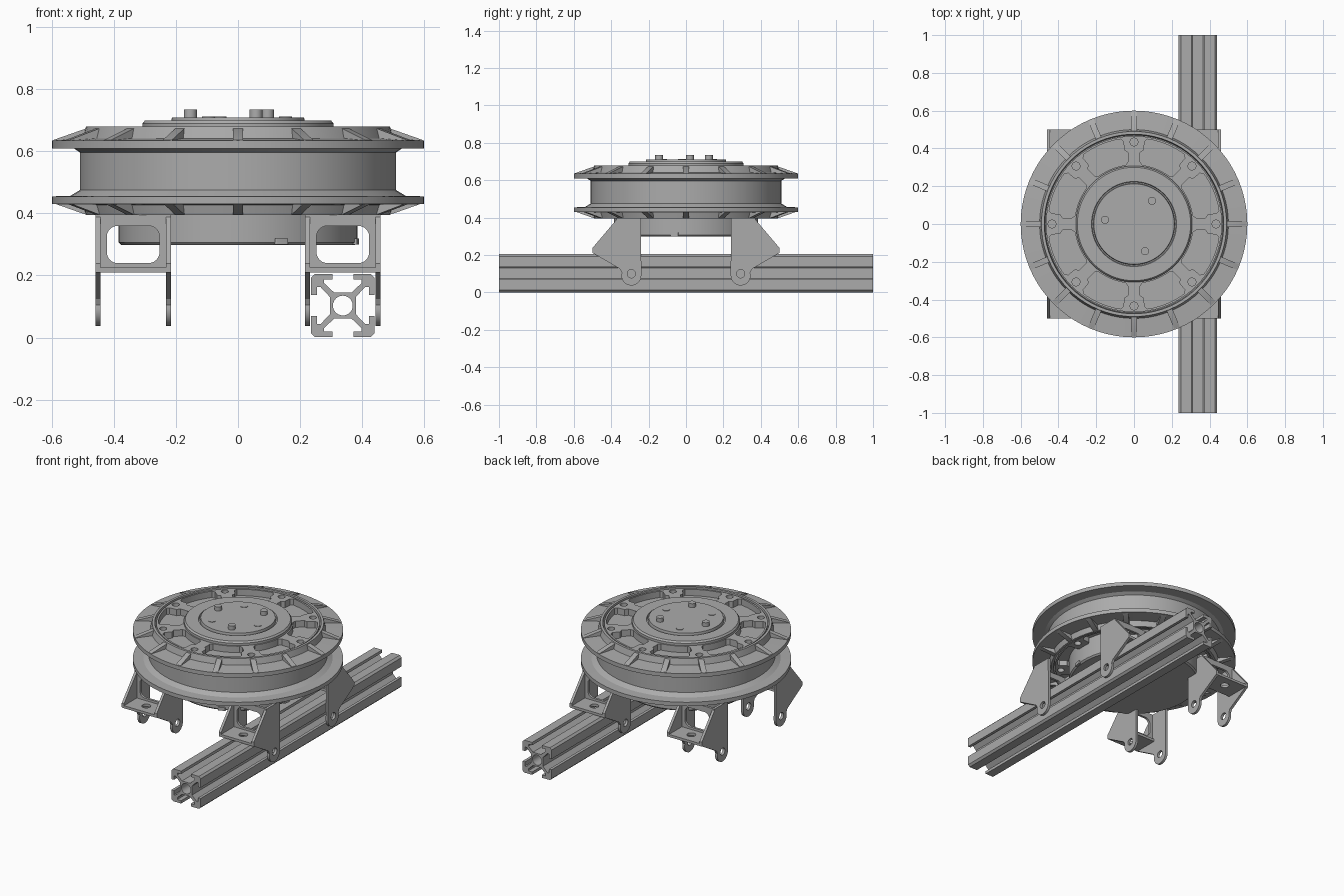
import bpy, bmesh
from math import sin, cos, asin, pi, radians
from mathutils import Matrix, Vector

cube = bpy.data.objects.get("Cube")
if cube:
    bpy.data.objects.remove(cube)

grey = bpy.data.materials.new("metal grey")
grey.use_nodes = True
tone = (0.41, 0.41, 0.41, 1)
grey.diffuse_color = tone
grey.node_tree.nodes["Principled BSDF"].inputs["Base Color"].default_value = tone


def finish(name, mesh):
    mesh.materials.clear()
    mesh.materials.append(grey)
    mesh.shade_smooth()
    mesh.set_sharp_from_angle(angle=radians(25))
    obj = bpy.data.objects.new(name, mesh)
    bpy.context.collection.objects.link(obj)
    return obj


def lathe(name, profile, steps=80):
    """Spin (radius, z) points about the z axis."""
    bm = bmesh.new()
    verts = [bm.verts.new((r, 0, z)) for r, z in profile]
    edges = [bm.edges.new(pair) for pair in zip(verts, verts[1:])]
    bmesh.ops.spin(bm, geom=verts + edges, axis=(0, 0, 1), cent=(0, 0, 0),
                   steps=steps, angle=2 * pi)
    bmesh.ops.remove_doubles(bm, verts=bm.verts, dist=0.0004)
    bmesh.ops.recalc_face_normals(bm, faces=bm.faces)
    mesh = bpy.data.meshes.new(name)
    bm.to_mesh(mesh)
    bm.free()
    return finish(name, mesh)


def plate(name, loops, thick, origin=(0, 0, 0), xdir=(1, 0, 0), ydir=(0, 1, 0)):
    """Extrude an outline with holes, centred on its own plane."""
    curve = bpy.data.curves.new(name, 'CURVE')
    curve.dimensions = '2D'
    curve.fill_mode = 'BOTH'
    curve.extrude = thick / 2
    for loop in loops:
        spline = curve.splines.new('POLY')
        spline.points.add(len(loop) - 1)
        for point, (x, y) in zip(spline.points, loop):
            point.co = (x, y, 0, 1)
        spline.use_cyclic_u = True
    temp = bpy.data.objects.new(name + " outline", curve)
    mesh = bpy.data.meshes.new_from_object(temp)
    bpy.data.objects.remove(temp)
    x, y = Vector(xdir), Vector(ydir)
    frame = Matrix((x, y, x.cross(y))).transposed().to_4x4()
    bm = bmesh.new()
    bm.from_mesh(mesh)
    bmesh.ops.remove_doubles(bm, verts=bm.verts, dist=0.0001)
    bmesh.ops.recalc_face_normals(bm, faces=bm.faces)
    bmesh.ops.transform(bm, matrix=Matrix.Translation(origin) @ frame, verts=bm.verts)
    bm.to_mesh(mesh)
    bm.free()
    return finish(name, mesh)


def polar(r, a):
    return (r * cos(a), r * sin(a))


def arc(cx, cy, r, start, end, n=8):
    return [(cx + r * cos(start + (end - start) * i / n),
             cy + r * sin(start + (end - start) * i / n)) for i in range(n + 1)]


def circle(cx, cy, r, n=24):
    return arc(cx, cy, r, 0, 2 * pi, n)[:-1]


def rounded(x0, y0, x1, y1, r):
    corners = [(x1 - r, y1 - r), (x0 + r, y1 - r), (x0 + r, y0 + r), (x1 - r, y0 + r)]
    return [p for i, (x, y) in enumerate(corners)
            for p in arc(x, y, r, i * pi / 2, (i + 1) * pi / 2, 6)]


# Reel drum with an upper and a lower flange
lathe("reel_drum", [
    (0, .435), (.47, .435), (.475, .395), (.49, .395), (.5, .428), (.6, .43),
    (.6, .455), (.54, .457), (.51, .475), (.51, .597), (.53, .61), (.6, .61),
    (.6, .635), (.5, .642), (.49, .68), (.475, .68), (.47, .635), (0, .635)])

# Stiffening ribs on the outside of both flanges
for i in range(16):
    a = i * pi / 8
    out = (cos(a), sin(a), 0)
    rib = [(.485, .63), (.595, .63), (.595, .637), (.49, .674), (.485, .674)]
    plate("upper_rib", [rib], .032, xdir=out, ydir=(0, 0, 1))
    plate("lower_rib", [[(r, 1.07 - z) for r, z in rib]], .032, xdir=out, ydir=(0, 0, 1))


# Face plates with eight windows and eight bolt holes
def window(mid):
    def edge(r, side, gap=.033):
        return polar(r, mid + side * (pi / 8 - asin(gap / r)))
    right = [edge(.315, -1, .045), edge(.33, -1), edge(.38, -1),
             edge(.395, -1, .052), edge(.44, -1, .056), edge(.455, -1, .072)]
    left = [edge(.455, 1, .072), edge(.44, 1, .056), edge(.395, 1, .052),
            edge(.38, 1), edge(.33, 1), edge(.315, 1, .045)]
    outer = [polar(.455, mid + k * .03) for k in range(-6, 7)]
    inner = [polar(.315, mid - k * .04) for k in range(-5, 6)]
    return right + outer + left + inner


face = [circle(0, 0, .466, 80), circle(0, 0, .25, 48)]
for i in range(8):
    face.append(window((i + .5) * pi / 4))
    face.append(circle(*polar(.434, i * pi / 4), .021, 16))
plate("upper_face", face, .042, (0, 0, .654))
plate("lower_face", face, .034, (0, 0, .417))

# Centre hub above and motor housing below
lathe("top_hub", [(0, .64), (.308, .64), (.308, .69), (.3, .7), (.225, .7),
                  (.222, .69), (.216, .69), (.213, .71), (0, .71)])
lathe("motor_housing", [(0, .44), (.385, .44), (.385, .307), (.376, .298), (0, .298)])
for a in (-1.2, -.16):
    plate("housing_tab", [rounded(-.022, -.022, .022, .022, .004)], .02,
          (*polar(.37, a), .31), (cos(a), sin(a), 0), (-sin(a), cos(a), 0))

# Six hub studs, alternately raised and almost flush
for i in range(6):
    x, y = polar(.155, radians(52 + 60 * i))
    top = .735 if i % 2 == 0 else .713
    plate("hub_stud", [circle(x, y, .021)], top - .69, (0, 0, (top + .69) / 2))

# Slotted rail
side = [(.09, .102), (.034, .102), (.034, .084), (.06, .084), (.06, .072), (.028, .042)]
side += [(-x, y) for x, y in reversed(side)]
rail = []
for i in range(4):
    c, s = round(cos(i * pi / 2)), round(sin(i * pi / 2))
    rail += [(x * c - y * s, x * s + y * c) for x, y in side]
plate("slotted_rail", [rail, circle(0, 0, .032)], 2, (.338, 0, .103),
      (1, 0, 0), (0, 0, 1))

# Four brackets: windowed upright, shelf and two ears each
ear = [(.24, .397), (.365, .397), (.5, .238), (.5, .212), (.352, .125)]
ear += arc(.292, .09, .053, .3, -pi, 14)
for sx in (-1, 1):
    for sy in (-1, 1):
        cx = sx * .338
        up = (0, 0, 1)
        plate("bracket_upright",
              [[(-.122, .21), (.122, .21), (.122, .397), (-.122, .397)],
               rounded(-.085, .24, .085, .36, .035)],
              .015, (cx, sy * .365, 0), (1, 0, 0), up)
        plate("bracket_shelf",
              [[(-.12, .345), (.12, .345), (.12, .5), (-.12, .5)],
               circle(0, .43, .026)],
              .016, (cx, 0, .218), (1, 0, 0), (0, sy, 0))
        for e in (-1, 1):
            plate("bracket_ear", [ear, circle(.292, .1, .022)], .016,
                  (cx + e * .114, 0, 0), (0, sy, 0), up)
